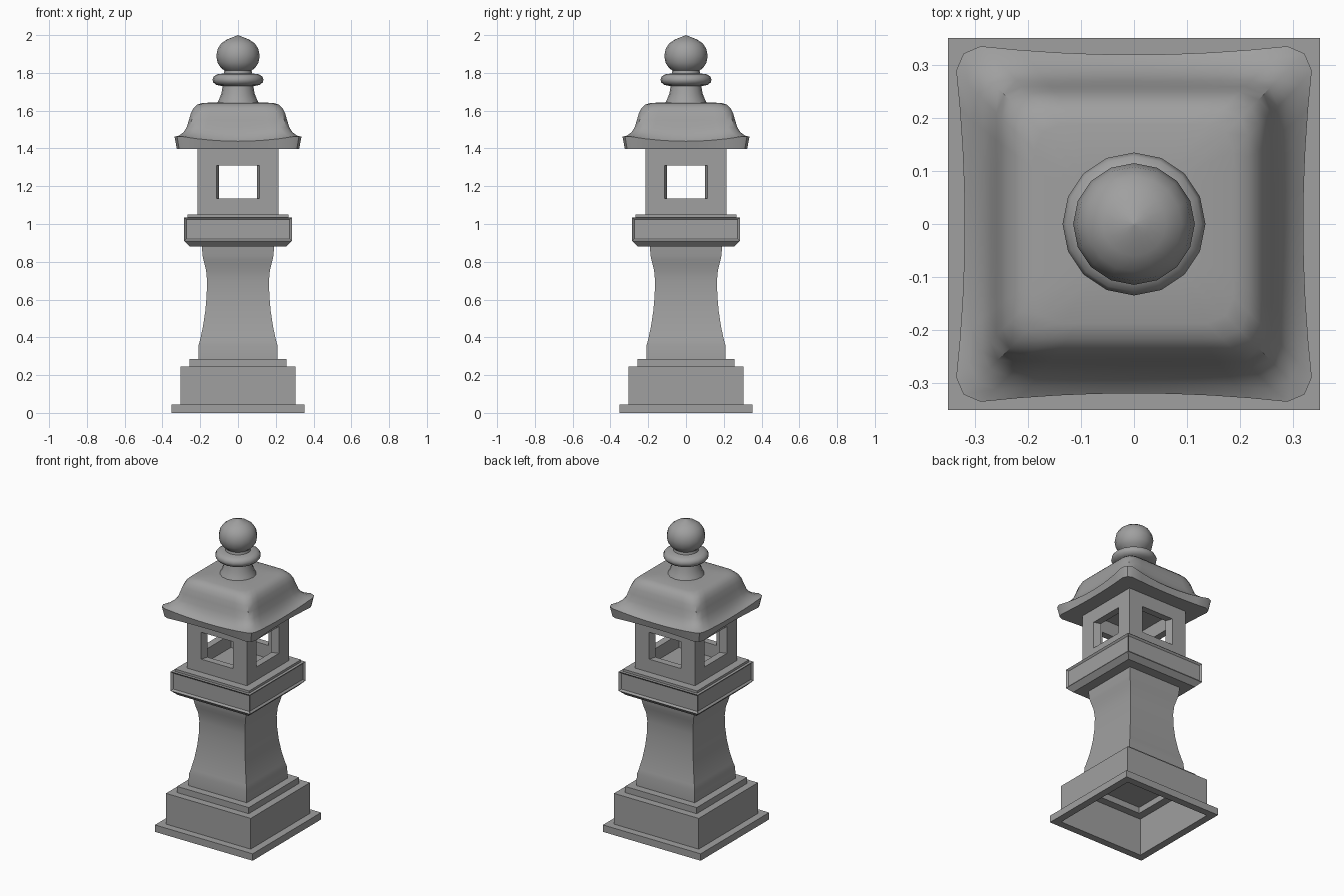
import bpy, bmesh, math
from mathutils import Matrix

if "Cube" in bpy.data.objects:
    bpy.data.objects.remove(bpy.data.objects["Cube"])

stone = bpy.data.materials.new("grey stone")
stone.use_nodes = True
stone.diffuse_color = (0.35, 0.35, 0.35, 1)
stone.node_tree.nodes["Principled BSDF"].inputs["Base Color"].default_value = (0.35, 0.35, 0.35, 1)


def finish(bm, name, angle=None):
    """Turn a bmesh into a stone object, optionally smooth below an angle."""
    bmesh.ops.recalc_face_normals(bm, faces=bm.faces)
    mesh = bpy.data.meshes.new(name)
    bm.to_mesh(mesh)
    bm.free()
    mesh.materials.append(stone)
    ob = bpy.data.objects.new(name, mesh)
    bpy.context.collection.objects.link(ob)
    if angle:
        bpy.ops.object.select_all(action="DESELECT")
        ob.select_set(True)
        bpy.context.view_layer.objects.active = ob
        bpy.ops.object.shade_smooth_by_angle(angle=math.radians(angle))
    return ob


def loft(rings, loop=False, caps=True):
    """Skin a list of point rings into a bmesh."""
    bm = bmesh.new()
    vs = [[bm.verts.new(p) for p in ring] for ring in rings]
    n = len(vs[0])
    pairs = list(zip(vs, vs[1:])) + ([(vs[-1], vs[0])] if loop else [])
    for a, b in pairs:
        for i in range(n):
            j = (i + 1) % n
            bm.faces.new((a[i], a[j], b[j], b[i]))
    if caps and not loop:
        bm.faces.new(vs[0])
        bm.faces.new(vs[-1])
    return bm


def square(h, z):
    return [(-h, -h, z), (h, -h, z), (h, h, z), (-h, h, z)]


def square_stack(profile, **kw):
    return loft([square(h, z) for h, z in profile], **kw)


# Stepped base, hollow underneath
finish(square_stack([
    (0.305, 0), (0.352, 0), (0.352, 0.045), (0.305, 0.045), (0.305, 0.245),
    (0.258, 0.245), (0.258, 0.285), (0.2, 0.285), (0.2, 0.28), (0.25, 0.28),
    (0.25, 0.24), (0.3, 0.24)], loop=True), "base")

# Waisted column
finish(square_stack([
    (0.21, 0.28), (0.208, 0.36), (0.2, 0.39), (0.185, 0.46), (0.173, 0.54),
    (0.166, 0.62), (0.164, 0.7), (0.169, 0.755), (0.178, 0.79), (0.184, 0.815),
    (0.187, 0.83), (0.192, 0.885)]), "column", 30)

# Platform with recessed side panels
bm = square_stack([(0.255, 0.88), (0.285, 0.91), (0.285, 1.035),
                   (0.267, 1.035), (0.267, 1.05)])
bm.normal_update()
bmesh.ops.recalc_face_normals(bm, faces=bm.faces)
sides = [f for f in bm.faces if abs(f.normal.z) < 0.1 and f.calc_area() > 0.05]
bmesh.ops.inset_individual(bm, faces=sides, thickness=0.016, depth=-0.01)
finish(bm, "platform")

# Fire box: hollow square with splayed windows through all four walls
box = finish(square_stack([(0.215, 1.05), (0.215, 1.4), (0.17, 1.4), (0.17, 1.05)],
                          loop=True), "fire_box")
half = [(0.1, -0.17), (0.1, 0.17), (0.1183, 0.225)]
plan = [(0.1183, -0.225)] + half + [(-x, -y) for x, y in [(0.1183, -0.225)] + half]
for k in range(2):
    bm = loft([[(x, y, z) for x, y in plan] for z in (1.135, 1.31)])
    bmesh.ops.rotate(bm, verts=bm.verts, matrix=Matrix.Rotation(k * math.pi / 2, 3, "Z"))
    cutter = finish(bm, "window_cutter")
    cutter.hide_render = True
    mod = box.modifiers.new("window", "BOOLEAN")
    mod.operation, mod.solver, mod.object = "DIFFERENCE", "EXACT", cutter
    bpy.context.view_layer.objects.active = box
    bpy.ops.object.modifier_apply(modifier=mod.name)
    bpy.data.objects.remove(cutter)


def roof_ring(h, c, z, bow=0.0, lift=0.0, steps=8):
    """Rounded square whose sides bow inward and whose corners lift."""
    pts = []
    for s in range(4):
        ca, sa = round(math.cos(s * math.pi / 2)), round(math.sin(s * math.pi / 2))
        side = []
        for i in range(steps + 1):
            t = 2 * i / steps - 1
            side.append((t * (h - c), -h + bow * (1 - t * t), z + lift * t * t))
        side.append((h - 0.3 * c, -h + 0.3 * c, z + lift))
        pts += [(x * ca - y * sa, x * sa + y * ca, w) for x, y, w in side]
    return pts


# Roof with flared eaves
finish(loft([
    roof_ring(0.324, 0.042, 1.398, 0.014),
    roof_ring(0.336, 0.046, 1.438, 0.016, 0.024),
    roof_ring(0.312, 0.05, 1.452, 0.01, 0.016),
    roof_ring(0.288, 0.05, 1.478, 0.005, 0.008),
    roof_ring(0.272, 0.05, 1.51, 0.002),
    roof_ring(0.26, 0.05, 1.55),
    roof_ring(0.25, 0.05, 1.585),
    roof_ring(0.237, 0.05, 1.612),
    roof_ring(0.216, 0.05, 1.632),
    roof_ring(0.188, 0.05, 1.641),
    roof_ring(0.1, 0.03, 1.644)]), "roof", 40)

# Turned finial: flared foot, collar, pointed ball
profile = [
    (0.112, 1.635), (0.1, 1.66), (0.088, 1.69), (0.081, 1.73), (0.115, 1.736),
    (0.131, 1.75), (0.135, 1.765), (0.128, 1.782), (0.108, 1.793), (0.075, 1.797),
    (0.072, 1.812), (0.092, 1.828), (0.108, 1.853), (0.115, 1.89), (0.108, 1.926),
    (0.09, 1.955), (0.06, 1.976), (0.03, 1.988), (0.001, 2.0)]
ang = [i * math.tau / 16 for i in range(16)]
finish(loft([[(r * math.cos(a), r * math.sin(a), z) for a in ang] for r, z in profile]),
       "finial", 50)
